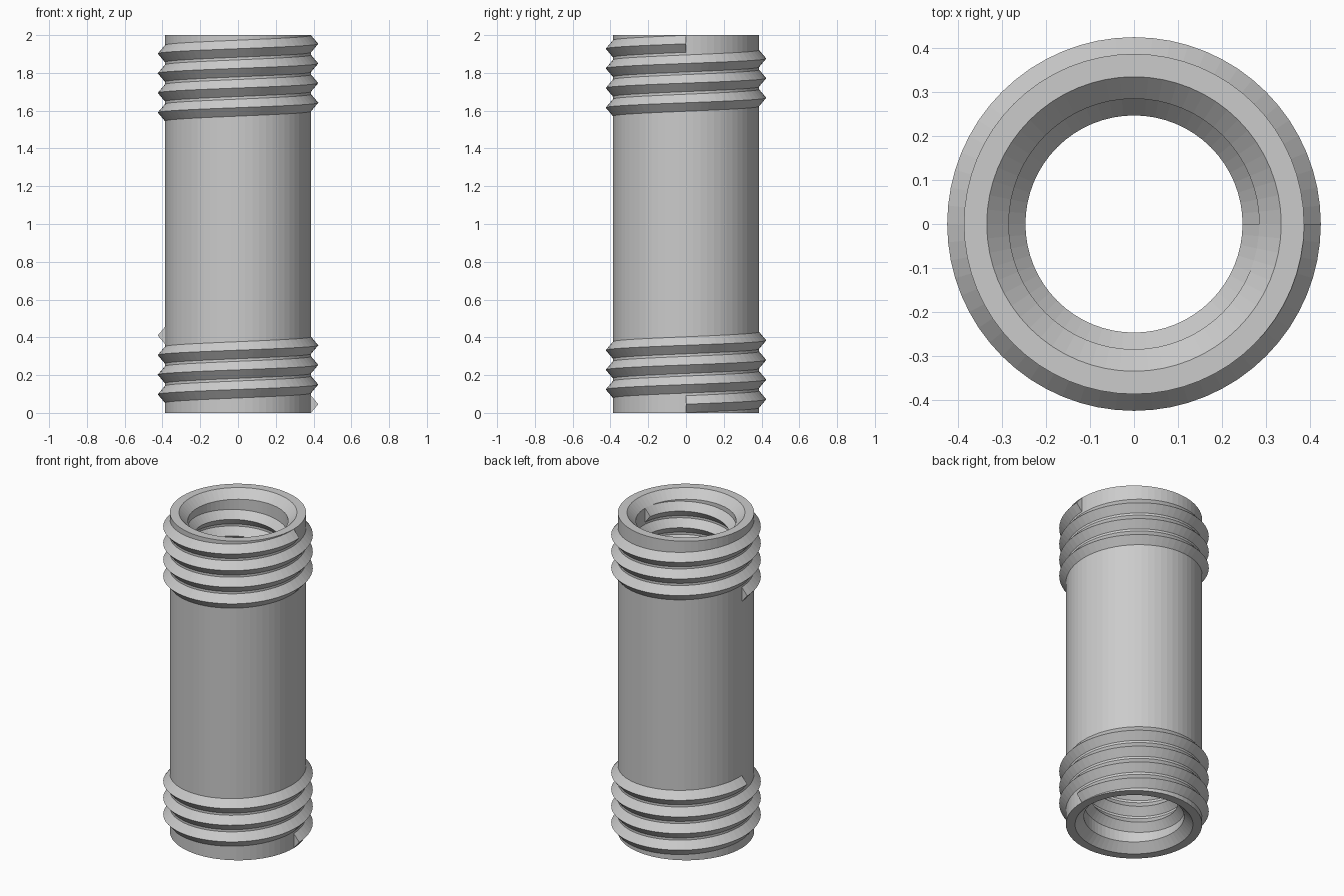
import bpy, bmesh, math

if "Cube" in bpy.data.objects:
    bpy.data.objects.remove(bpy.data.objects["Cube"], do_unlink=True)

SIDES = 64
PITCH, TURNS, HALF = 0.104, 3.5, 0.045
OUTER, BORE, RIM, CHAMFER = 0.387, 0.285, 0.335, 0.05
DEPTH = 0.038

grey = bpy.data.materials.new("plain grey")
grey.use_nodes = True
colour = (0.6, 0.6, 0.6, 1)
grey.diffuse_color = colour
grey.node_tree.nodes["Principled BSDF"].inputs["Base Color"].default_value = colour


def ring(bm, profile, angle, rise=0):
    """Place an (r, z) profile at an angle round the axis."""
    c, s = math.cos(angle), math.sin(angle)
    return [bm.verts.new((r * c, r * s, z + rise)) for r, z in profile]


def bridge(bm, a, b):
    n = len(a)
    for i in range(n):
        j = (i + 1) % n
        bm.faces.new((a[i], b[i], b[j], a[j]))


def finish(bm, name):
    bmesh.ops.recalc_face_normals(bm, faces=bm.faces[:])
    mesh = bpy.data.meshes.new(name)
    bm.to_mesh(mesh)
    bm.free()
    mesh.materials.append(grey)
    obj = bpy.data.objects.new(name, mesh)
    bpy.context.collection.objects.link(obj)
    return obj


def thread(name, root, crest, start):
    """Right-handed V thread wound from +x, with flat end caps."""
    bm = bmesh.new()
    profile = [(root, -HALF), (crest, 0), (root, HALF)]
    steps = int(TURNS * SIDES)
    rows = [ring(bm, profile, math.tau * i / SIDES, start + PITCH * i / SIDES)
            for i in range(steps + 1)]
    for a, b in zip(rows, rows[1:]):
        bridge(bm, a, b)
    bm.faces.new(rows[0])
    bm.faces.new(rows[-1])
    return finish(bm, name)


# Hollow body with a chamfered mouth at both ends
bm = bmesh.new()
section = [(OUTER, 0), (OUTER, 2), (RIM, 2), (BORE, 2 - CHAMFER),
           (BORE, CHAMFER), (RIM, 0)]
rows = [ring(bm, section, math.tau * i / SIDES) for i in range(SIDES)]
for i in range(SIDES):
    bridge(bm, rows[i], rows[(i + 1) % SIDES])
finish(bm, "tube_body")

# Outer and inner threads, turned end over end for the top
for kind, root, crest, start in (
        ("outer", OUTER, OUTER + DEPTH, 0.046),
        ("inner", BORE, BORE - DEPTH, 0.092)):
    thread("bottom_" + kind + "_thread", root, crest, start)
    top = thread("top_" + kind + "_thread", root, crest, start)
    top.rotation_euler.x = math.pi
    top.location.z = 2
